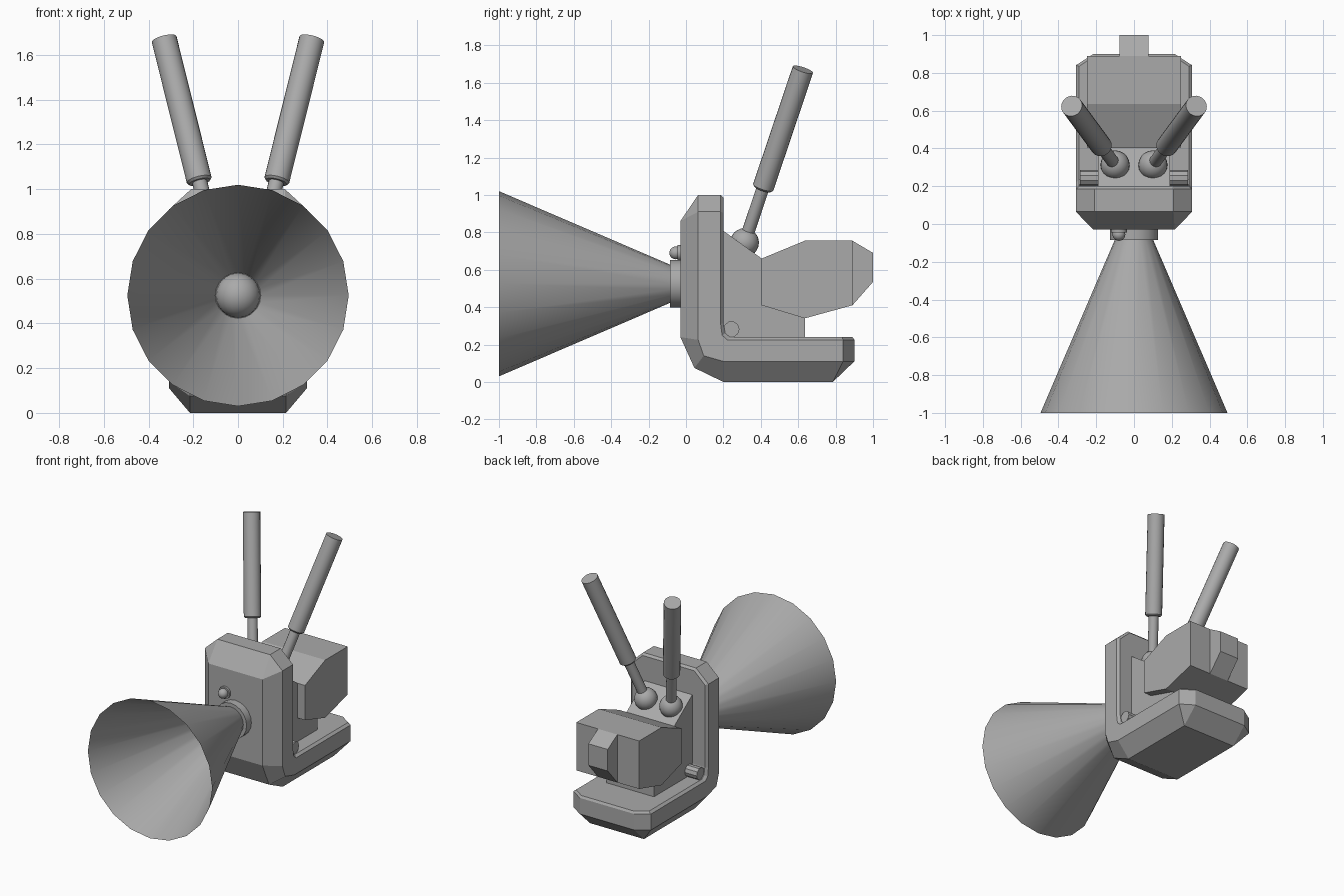
import bpy, bmesh, math
from mathutils import Vector

if "Cube" in bpy.data.objects:
    bpy.data.objects.remove(bpy.data.objects["Cube"])

grey = bpy.data.materials.new("plain_grey")
grey.diffuse_color = (0.4, 0.4, 0.4, 1)
grey.use_nodes = True
grey.node_tree.nodes["Principled BSDF"].inputs["Base Color"].default_value = grey.diffuse_color


def finish(name, bm, smooth=False):
    """Turn a bmesh into a named grey object."""
    bmesh.ops.remove_doubles(bm, verts=bm.verts, dist=0.0005)
    if name != "horn":
        bmesh.ops.recalc_face_normals(bm, faces=bm.faces)
    mesh = bpy.data.meshes.new(name)
    bm.to_mesh(mesh)
    bm.free()
    mesh.materials.append(grey)
    obj = bpy.data.objects.new(name, mesh)
    bpy.context.collection.objects.link(obj)
    if smooth:
        bpy.ops.object.select_all(action='DESELECT')
        obj.select_set(True)
        bpy.context.view_layer.objects.active = obj
        bpy.ops.object.shade_smooth_by_angle(angle=math.radians(35))
    return obj


def lathe(name, start, end, profile, sides=20, caps=True):
    """Rings of (distance, radius) along the line from start to end."""
    start, axis = Vector(start), (Vector(end) - Vector(start)).normalized()
    u = axis.cross(Vector((1, 0, 0)) if abs(axis.x) < 0.9 else Vector((0, 0, 1))).normalized()
    v = axis.cross(u)
    bm = bmesh.new()
    rings = [[bm.verts.new(start + axis * d + r * (u * math.cos(a) + v * math.sin(a)))
              for a in (2 * math.pi * i / sides for i in range(sides))] for d, r in profile]
    for a, b in zip(rings, rings[1:]):
        for i in range(sides):
            j = (i + 1) % sides
            bm.faces.new((a[i], a[j], b[j], b[i]))
    if caps:
        bm.faces.new(rings[0])
        bm.faces.new(rings[-1])
    return finish(name, bm, True)


def ball(name, centre, radius):
    bm = bmesh.new()
    bmesh.ops.create_uvsphere(bm, u_segments=20, v_segments=12, radius=radius)
    bmesh.ops.translate(bm, verts=bm.verts, vec=centre)
    return finish(name, bm, True)


def prism(name, profile, half):
    """Extrude a (y, z) side profile across x."""
    bm = bmesh.new()
    a, b = ([bm.verts.new((x, y, z)) for y, z in profile] for x in (-half, half))
    bm.faces.new(a)
    bm.faces.new(b)
    for i in range(len(a)):
        j = (i + 1) % len(a)
        bm.faces.new((a[i], a[j], b[j], b[i]))
    return finish(name, bm)


# L-shaped body: sections of (half width, y, z), outer face to inner face
sections = [
    [(.215, -.03, .86), (.21, .065, 1.0), (.21, .185, 1.0), (.205, .2, .985)],
    [(.215, -.03, .86), (.308, .065, .91), (.308, .185, .91), (.29, .2, .905)],
    [(.215, -.03, .24), (.308, .065, .225), (.308, .185, .31), (.29, .2, .315)],
    [(.215, .045, .075), (.308, .095, .14), (.308, .193, .25), (.29, .21, .26)],
    [(.215, .2, 0), (.308, .2, .11), (.308, .22, .225), (.29, .235, .24)],
    [(.215, .785, 0), (.308, .84, .11), (.308, .84, .225), (.29, .835, .24)],
    [(.215, .785, 0), (.215, .9, .11), (.215, .9, .225), (.21, .89, .24)],
]
bm = bmesh.new()
loops = [[bm.verts.new((w, y, z)) for w, y, z in s] +
         [bm.verts.new((-w, y, z)) for w, y, z in reversed(s)] for s in sections]
for a, b in zip(loops, loops[1:]):
    for i in range(8):
        j = (i + 1) % 8
        bm.faces.new((a[i], a[j], b[j], b[i]))
for end in (loops[0], loops[-1]):
    for i in range(3):
        bm.faces.new((end[i], end[i + 1], end[6 - i], end[7 - i]))
finish("bent_body", bm)

# Core block with sloped top, rear housing and its back latch
prism("core_block", [(.19, .815), (.405, .66), (.405, .41), (.635, .34),
                     (.635, .23), (.19, .23)], .19)
prism("rear_housing", [(.405, .66), (.635, .755), (.89, .755), (.89, .41),
                       (.635, .34), (.405, .41)], .25)
prism("rear_latch", [(.88, .755), (.89, .755), (1, .69), (1, .535), (.89, .41), (.88, .41)], .077)

# Horn with its collar and centre bulb
lathe("horn", (0, -1, .525), (0, 0, .525), [(0, .495), (.92, .1)], 20, False)
lathe("horn_collar", (0, -.085, .525), (0, 0, .525), [(0, .128), (.06, .128)])
ball("horn_bulb", (0, -.085, .525), .1)

# Small front button
lathe("button_base", (-.08, -.045, .69), (-.08, 0, .69), [(0, .043), (.02, .043)], 16)
ball("button", (-.08, -.055, .69), .034)

# Mirrored hinge pins and antennas
for side, s in (("left", -1), ("right", 1)):
    lathe(side + "_hinge_pin", (s * .18, .243, .282), (s * .285, .243, .282),
          [(0, .043), (.105, .043)], 10)
    base, tip = Vector((s * .1, .313, .745)), Vector((s * .33, .625, 1.67))
    length = (tip - base).length
    grip = length * .32
    ball(side + "_antenna_ball", base, .077)
    lathe(side + "_antenna_rod", base, tip, [(0, .034), (grip + .02, .034)], 16)
    lathe(side + "_antenna_sleeve", base, tip,
          [(grip - .01, .048), (grip, .057), (grip + .02, .057), (length, .057)], 20)
